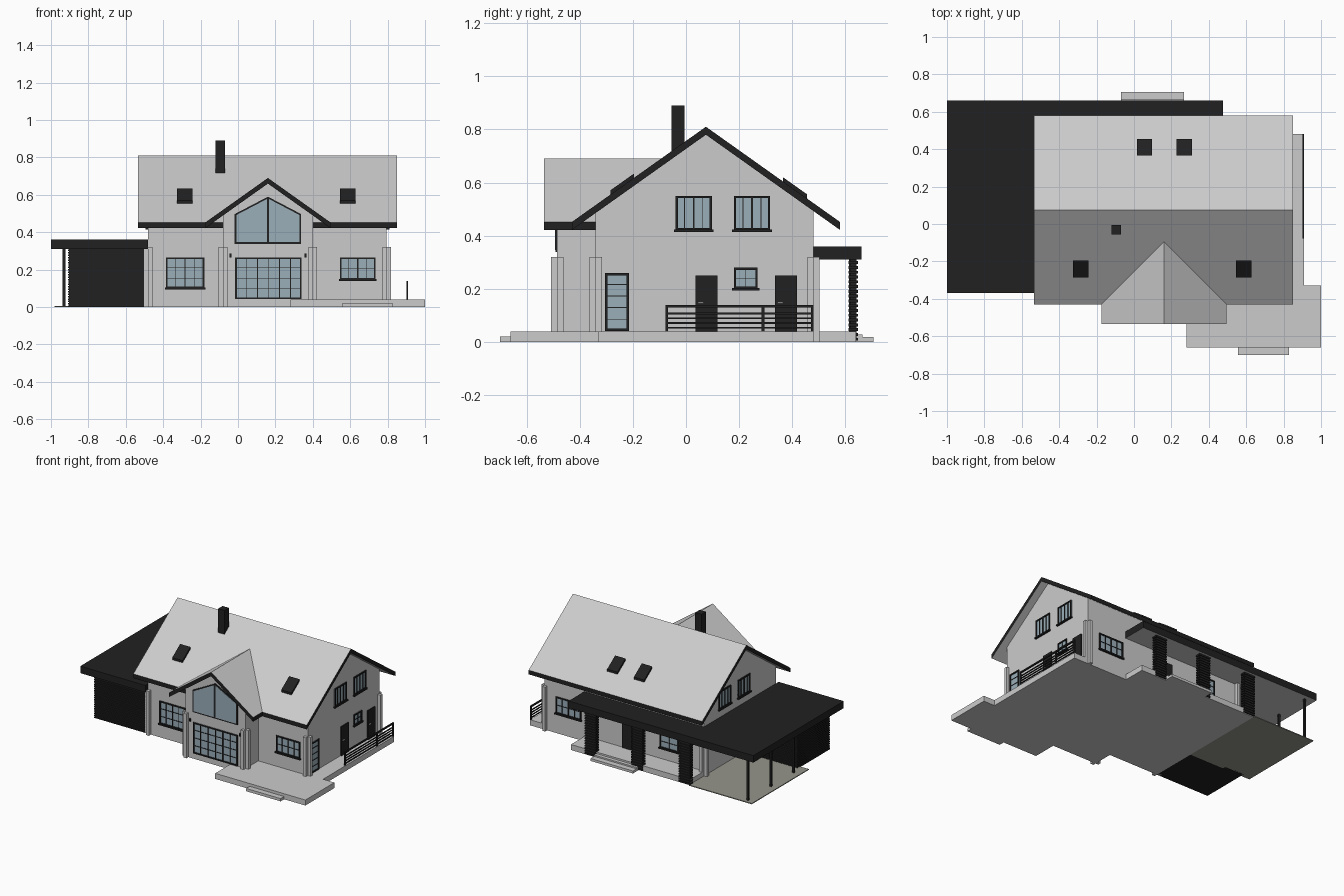
import bpy, bmesh
from mathutils import Vector

cube = bpy.data.objects.get("Cube")
if cube:
    bpy.data.objects.remove(cube)


def material(name, rgb):
    m = bpy.data.materials.new(name)
    m.use_nodes = True
    m.diffuse_color = (*rgb, 1)
    m.node_tree.nodes["Principled BSDF"].inputs["Base Color"].default_value = (*rgb, 1)
    return m


LIGHT = material("light grey", (0.6, 0.6, 0.6))
DARK = material("charcoal", (0.015, 0.015, 0.015))
GLASS = material("blue grey glass", (0.33, 0.43, 0.49))
PAVING = material("paving", (0.3, 0.3, 0.26))


def finish(name, bm, mats):
    bmesh.ops.recalc_face_normals(bm, faces=bm.faces)
    me = bpy.data.meshes.new(name)
    bm.to_mesh(me)
    bm.free()
    for m in mats:
        me.materials.append(m)
    ob = bpy.data.objects.new(name, me)
    bpy.context.collection.objects.link(ob)
    return ob


def boxes(name, mat, *spans):
    """One object from boxes given as (x0, x1, y0, y1, z0, z1)."""
    bm = bmesh.new()
    for s in spans:
        lo, hi = Vector(s[0::2]), Vector(s[1::2])
        for v in bmesh.ops.create_cube(bm, size=1)["verts"]:
            v.co = (lo + hi) / 2 + v.co * (hi - lo)
    return finish(name, bm, [mat])


def prism(name, pts, axis, a, b, *mats):
    """Extrude a 2D outline along an axis from a to b."""
    bm = bmesh.new()
    place = {"x": lambda p, t: (t, p[0], p[1]),
             "y": lambda p, t: (p[0], t, p[1]),
             "z": lambda p, t: (p[0], p[1], t)}[axis]
    rings = [[bm.verts.new(place(p, t)) for p in pts] for t in (a, b)]
    for r in rings:
        bm.faces.new(r)
    n = len(pts)
    for i in range(n):
        j = (i + 1) % n
        bm.faces.new((rings[0][i], rings[0][j], rings[1][j], rings[1][i]))
    return finish(name, bm, mats)


# House proportions
SLOPE, THICK = 0.71, 0.03
RIDGE_Y, RIDGE_Z = 0.075, 0.81
BAY_X, BAY_Z = 0.16, 0.69
X0, X1, Y0, Y1 = -0.48, 0.795, -0.34, 0.48
BAY_L, BAY_R, BAY_Y = -0.08, 0.40, -0.485


def gable_wall(name, lo, hi, mid, top, axis, a, b):
    under = top - THICK + 0.005
    prism(name, [(lo, 0), (hi, 0), (hi, under - (hi - mid) * SLOPE), (mid, under),
                 (lo, under - (mid - lo) * SLOPE)], axis, a, b, LIGHT)


def gable_roof(name, mid, top, half, axis, a, b):
    eave = top - half * SLOPE
    ob = prism(name, [(mid - half, eave), (mid, top), (mid + half, eave),
                      (mid + half, eave - THICK), (mid, top - THICK),
                      (mid - half, eave - THICK)], axis, a, b, LIGHT, DARK)
    # Roof covering and soffit stay light, the vertical trim is dark
    for f in ob.data.polygons:
        f.material_index = 0 if abs(f.normal.z) > 0.3 else 1


gable_wall("main_walls", Y0, Y1, RIDGE_Y, RIDGE_Z, "x", X0, X1)
gable_wall("bay_walls", BAY_L, BAY_R, BAY_X, BAY_Z, "y", BAY_Y, -0.2)
gable_roof("main_roof", RIDGE_Y, RIDGE_Z, 0.505, "x", -0.535, 0.85)
gable_roof("bay_roof", BAY_X, BAY_Z, 0.335, "y", -0.535, -0.094)
boxes("chimney", DARK, (-0.12, -0.07, -0.055, -0.005, 0.68, 0.89))


# Roof windows
def skylight(name, x, y):
    def z(v):
        return RIDGE_Z - abs(v - RIDGE_Y) * SLOPE
    y2 = y + 0.09
    prism(name, [(y, z(y) - 0.005), (y2, z(y2) - 0.005), (y2, z(y2) + 0.016),
                 (y, z(y) + 0.016)], "x", x, x + 0.082, DARK)


for i, (x, y) in enumerate([(-0.325, -0.285), (0.545, -0.285), (0.015, 0.365), (0.228, 0.365)]):
    skylight(f"skylight_{i + 1}", x, y)

# Corner pilasters: a strip on each face beside every corner
for i, (x, y, sx, sy) in enumerate([(X0, Y0, -1, -1), (X1, Y0, 1, -1), (X0, Y1, -1, 1),
                                    (X1, Y1, 1, 1), (BAY_L, BAY_Y, -1, -1),
                                    (BAY_R, BAY_Y, 1, -1)]):
    w = 0.023

    def span(c, d):
        return (min(c, c + d), max(c, c + d))
    boxes(f"corner_pilaster_{i + 1}", LIGHT,
          (*span(x, sx * w), *span(y, -sy * w), 0, 0.32),
          (*span(x, -sx * w), *span(y, sy * w), 0, 0.32))


# Windows and doors: side gives wall direction, pos the wall plane
def wall_box(side, pos, u0, u1, z0, z1, depth):
    sign = 1 if side in ("back", "left") else -1
    d = sorted((pos - sign * 0.004, pos + sign * depth))
    return (u0, u1, *d, z0, z1) if side in ("front", "back") else (*d, u0, u1, z0, z1)


def window(name, side, pos, u0, u1, z0, z1, cols, rows, sill=True):
    f, bar = 0.009, 0.003

    def part(a, b, c, d, depth=0.008):
        return wall_box(side, pos, a, b, c, d, depth)
    boxes(name + "_glass", GLASS, part(u0, u1, z0, z1, 0.002))
    frame = [part(u0, u0 + f, z0, z1), part(u1 - f, u1, z0, z1),
             part(u0, u1, z1 - f, z1), part(u0, u1, z0, z0 + f)]
    for i in range(1, cols):
        u = u0 + (u1 - u0) * i / cols
        t = bar if i % 2 else 2 * bar
        frame.append(part(u - t / 2, u + t / 2, z0, z1, 0.007))
    for i in range(1, rows):
        z = z0 + (z1 - z0) * i / rows
        frame.append(part(u0, u1, z - bar / 2, z + bar / 2, 0.006))
    if sill:
        frame.append(part(u0 - 0.006, u1 + 0.006, z0 - 0.006, z0 + 0.004, 0.014))
    boxes(name + "_frame", DARK, *frame)


window("front_right_window", "front", Y0, -0.385, -0.18, 0.10, 0.265, 4, 3)
window("front_left_window", "front", Y0, 0.545, 0.735, 0.145, 0.265, 4, 2)
window("patio_door", "front", BAY_Y, -0.015, 0.34, 0.042, 0.265, 6, 4, False)
window("side_glass_door", "left", X1, -0.305, -0.215, 0.042, 0.26, 1, 5, False)
window("side_small_window", "left", X1, 0.18, 0.27, 0.20, 0.28, 2, 2)
window("back_left_window", "back", Y1, 0.50, 0.70, 0.145, 0.265, 4, 2)
window("back_middle_window", "back", Y1, -0.28, -0.13, 0.12, 0.265, 2, 3)
for side, pos in (("left", X1), ("right", X0)):
    for n, y in (("a", -0.04), ("b", 0.18)):
        window(f"{side}_upper_window_{n}", side, pos, y, y + 0.137, 0.42, 0.55, 4, 1)

for n, y in (("a", 0.035), ("b", 0.335)):
    boxes(f"side_door_{n}", DARK, wall_box("left", X1, y, y + 0.083, 0.04, 0.25, 0.008))
    boxes(f"door_handle_{n}", LIGHT, wall_box("left", X1, y + 0.01, y + 0.03, 0.145, 0.15, 0.014))
boxes("back_door", DARK, wall_box("back", Y1, 0.08, 0.17, 0.04, 0.25, 0.008))

# Gable window in the bay
prism("gable_window_frame", [(-0.018, 0.338), (0.338, 0.338), (0.338, 0.497), (BAY_X, 0.59),
                             (-0.018, 0.497)], "y", BAY_Y - 0.006, BAY_Y + 0.003, DARK)
for n, s in (("left", 1), ("right", -1)):
    inner, outer = BAY_X + s * 0.005, BAY_X + s * 0.169
    prism(f"gable_window_{n}_pane", [(inner, 0.347), (outer, 0.347), (outer, 0.492),
                                     (inner, 0.578)], "y", BAY_Y - 0.008, BAY_Y, GLASS)
boxes("wall_lamps", DARK, *[(x, x + 0.01, BAY_Y - 0.012, BAY_Y, 0.265, 0.285)
                            for x in (-0.045, 0.355)])

# Terraces, steps and carport floor
prism("side_terrace", [(0.28, -0.66), (1, -0.66), (1, -0.33), (0.91, -0.33), (0.91, 0.48),
                       (0.6, 0.48), (0.6, -0.3), (0.28, -0.3)], "z", 0, 0.04, LIGHT)
boxes("back_terrace", LIGHT, (X0, 0.47, 0.46, 0.64, 0, 0.04))
boxes("front_step", LIGHT, (0.555, 0.83, -0.7, -0.65, 0, 0.02))
boxes("back_step", LIGHT, (-0.07, 0.268, 0.63, 0.665, 0, 0.028),
      (-0.07, 0.268, 0.63, 0.705, 0, 0.018))
boxes("carport_floor", PAVING, (-0.98, X0, 0.0, 0.65, 0, 0.006))

# Flat roof over carport and back terrace
flat = prism("flat_roof", [(-1, -0.37), (X0, -0.37), (X0, 0.47), (0.475, 0.47), (0.475, 0.66),
                           (-1, 0.66)], "z", 0.31, 0.36, DARK, LIGHT)
for f in flat.data.polygons:
    f.material_index = int(f.normal.z < -0.5)
boxes("carport_posts", DARK, *[(-0.937, -0.923, y - 0.007, y + 0.007, 0, 0.315)
                               for y in (0.10, 0.36, 0.62)])


# Slatted shed and pillars: a core wrapped by horizontal boards
def slatted(name, x0, x1, y0, y1, z0, z1, step):
    g = 0.006
    parts = [(x0 + g, x1 - g, y0 + g, y1 - g, z0, z1)]
    for i in range(int((z1 - z0) / step)):
        z = z0 + i * step
        parts.append((x0, x1, y0, y1, z, z + step * 0.6))
    boxes(name, DARK, *parts)


slatted("shed", -0.91, X0, Y0, 0.03, 0, 0.312, 0.013)
for i, x in enumerate((0.31, -0.06, -0.44)):
    slatted(f"slatted_pillar_{i + 1}", x - 0.045, x + 0.045, 0.612, 0.648, 0.005, 0.312, 0.018)

# Terrace railing
rails = [(0.901, 0.909, y - 0.005, y + 0.005, 0.04, 0.14) for y in (-0.073, 0.29, 0.475)]
rails += [(0.902, 0.908, -0.078, 0.48, z, z + 0.007) for z in (0.05, 0.068, 0.086, 0.104)]
rails.append((0.9, 0.91, -0.078, 0.48, 0.13, 0.14))
boxes("railing", DARK, *rails)
